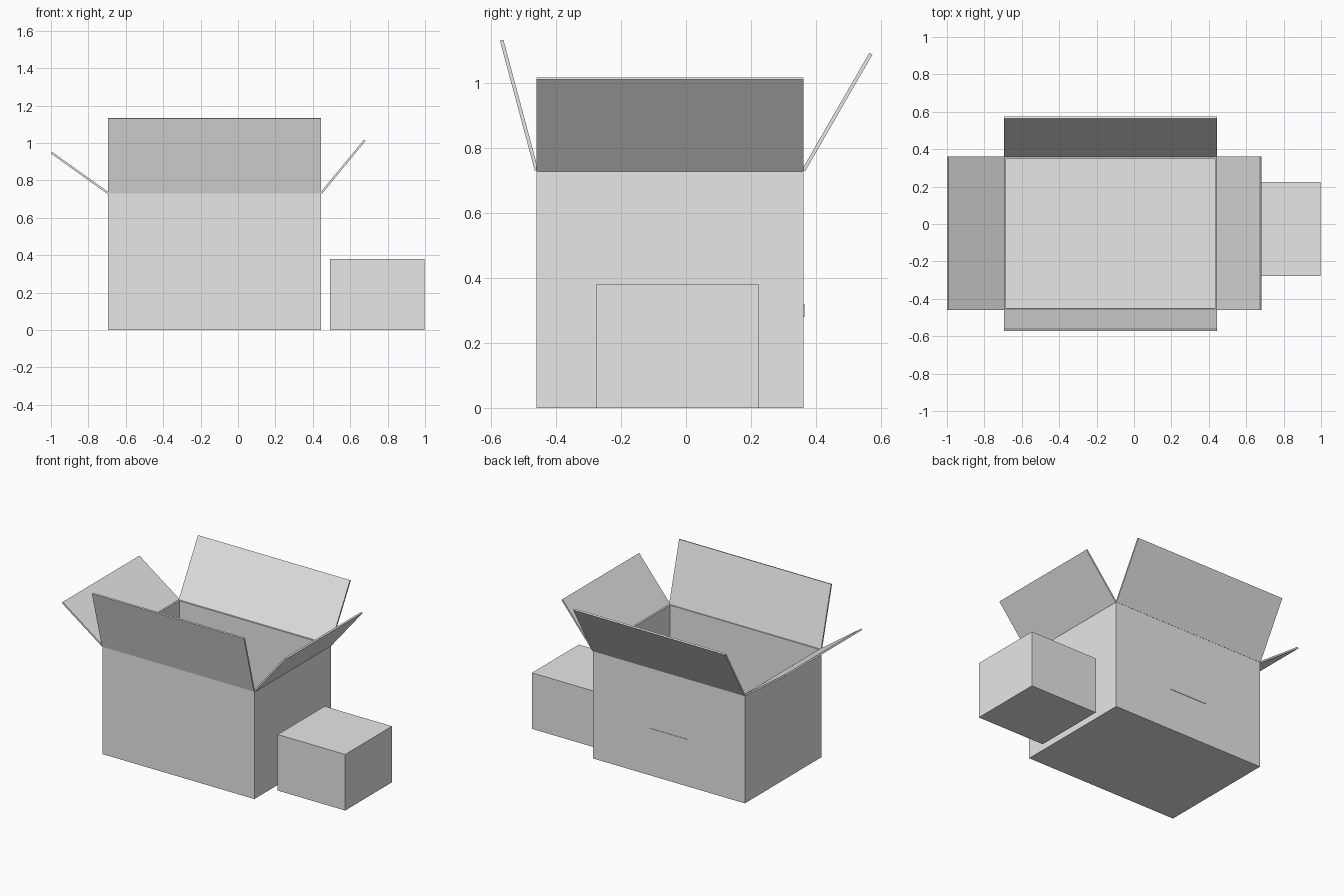
import bpy
import bmesh
from math import sin, cos, radians
from mathutils import Vector

if "Cube" in bpy.data.objects:
    bpy.data.objects.remove(bpy.data.objects["Cube"], do_unlink=True)

# Single card colour
card = bpy.data.materials.new("grey_card")
card.use_nodes = True
GREY = (0.8, 0.8, 0.8, 1)
card.diffuse_color = GREY
card.node_tree.nodes["Principled BSDF"].inputs["Base Color"].default_value = GREY

THICK = 0.011
X0, X1, Y0, Y1, TOP = -0.695, 0.445, -0.46, 0.362, 0.732


def add_object(name, bm):
    mesh = bpy.data.meshes.new(name)
    bmesh.ops.recalc_face_normals(bm, faces=bm.faces)
    bm.to_mesh(mesh)
    bm.free()
    mesh.materials.append(card)
    obj = bpy.data.objects.new(name, mesh)
    bpy.context.collection.objects.link(obj)
    return obj


def block(name, low, high, open_top=False):
    low, high = Vector(low), Vector(high)
    bm = bmesh.new()
    bmesh.ops.create_cube(bm, size=1)
    for v in bm.verts:
        v.co = (low + high) / 2 + v.co * (high - low)
    if open_top:
        lid = max(bm.faces, key=lambda f: f.calc_center_median().z)
        bmesh.ops.delete(bm, geom=[lid], context='FACES_ONLY')
    return add_object(name, bm)


def flap(name, start, end, out, length, angle):
    """Thin panel hinged on the edge start-end, raised by angle from horizontal."""
    start, end, out = Vector(start), Vector(end), Vector(out)
    up = Vector((0, 0, 1))
    a = radians(angle)
    reach = (out * cos(a) + up * sin(a)) * length
    half = (up * cos(a) - out * sin(a)) * THICK / 2
    bm = bmesh.new()
    lower, upper = [[bm.verts.new(p + side) for p in
                     (start, end, end + reach, start + reach)]
                    for side in (-half, half)]
    bm.faces.new(lower)
    bm.faces.new(upper)
    for i in range(4):
        j = (i + 1) % 4
        bm.faces.new((lower[i], lower[j], upper[j], upper[i]))
    return add_object(name, bm)


# Large open carton with thin walls
carton = block("open_carton", (X0, Y0, 0), (X1, Y1, TOP), open_top=True)
wall = carton.modifiers.new("wall_thickness", 'SOLIDIFY')
wall.thickness = THICK
wall.offset = -1
wall.use_even_offset = True

# Four lid flaps, each opened to its own angle
corners = [(X0, Y0, TOP), (X1, Y0, TOP), (X1, Y1, TOP), (X0, Y1, TOP)]
flaps = [("front_flap", (0, -1, 0), 0.414, 75),
         ("left_flap", (1, 0, 0), 0.366, 50.5),
         ("back_flap", (0, 1, 0), 0.414, 60),
         ("right_flap", (-1, 0, 0), 0.37, 35.5)]
for i, (name, out, length, angle) in enumerate(flaps):
    flap(name, corners[i], corners[(i + 1) % 4], out, length, angle)

# Slim handle plate on the back wall
MID = (X0 + X1) / 2
block("back_handle_plate", (MID - 0.14, Y1 - 0.003, 0.28), (MID + 0.14, Y1 + 0.003, 0.32))

# Small closed box beside the carton
block("small_box", (0.492, -0.277, 0), (0.998, 0.225, 0.38))
